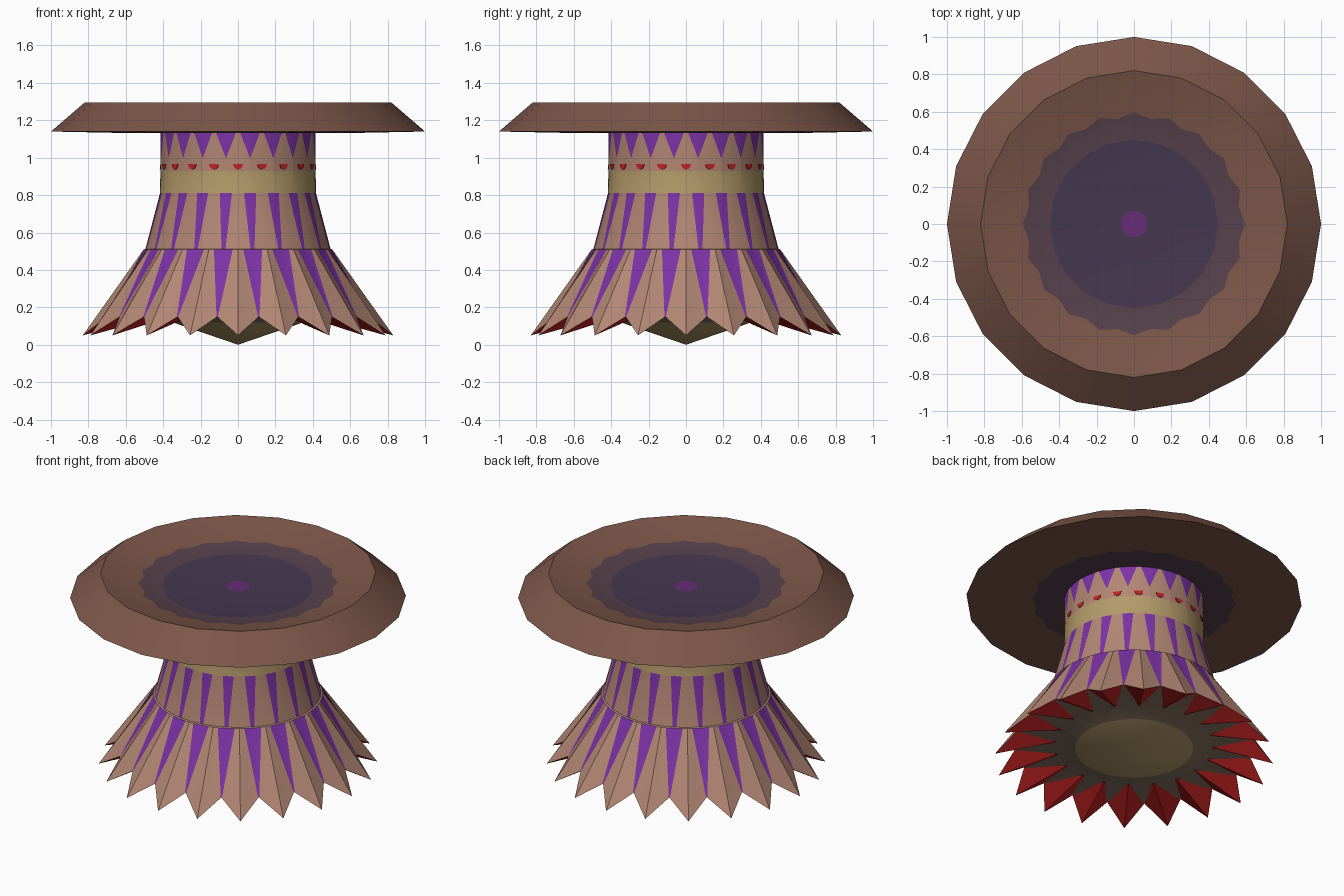
import bpy, bmesh, math

if "Cube" in bpy.data.objects:
    bpy.data.objects.remove(bpy.data.objects["Cube"])

N = 20                       # petals / sides
STEP = 2 * math.pi / N


def srgb(r, g, b):
    return tuple(((c / 255 + 0.055) / 1.055) ** 2.4 if c > 10 else c / 3295 for c in (r, g, b)) + (1,)


COLORS = {
    "tan": (178, 134, 116), "purple": (124, 50, 166), "straw": (180, 154, 106),
    "red": (190, 34, 34), "grey_brown": (136, 114, 98), "brown": (124, 86, 73),
    "mauve": (86, 65, 76), "dark_violet": (70, 55, 80), "magenta": (104, 44, 120),
}
NAMES = list(COLORS)
MATS = []
for n, c in COLORS.items():
    m = bpy.data.materials.new(n)
    m.diffuse_color = srgb(*c)
    m.use_nodes = True
    m.node_tree.nodes["Principled BSDF"].inputs["Base Color"].default_value = m.diffuse_color
    MATS.append(m)


def finish(bm, name, smooth=30):
    bmesh.ops.recalc_face_normals(bm, faces=bm.faces)
    me = bpy.data.meshes.new(name)
    bm.to_mesh(me)
    bm.free()
    for m in MATS:
        me.materials.append(m)
    ob = bpy.data.objects.new(name, me)
    bpy.context.collection.objects.link(ob)
    bpy.ops.object.select_all(action='DESELECT')
    ob.select_set(True)
    bpy.context.view_layer.objects.active = ob
    bpy.ops.object.shade_smooth_by_angle(angle=math.radians(smooth))
    return ob


def point(bm, r, turn, z):
    a = -math.pi / 2 + turn * STEP
    return bm.verts.new((r * math.cos(a), r * math.sin(a), z))


def fan(bm, ring, z, mat):
    c = bm.verts.new((0, 0, z))
    for i in range(len(ring)):
        f = bm.faces.new((ring[i], ring[(i + 1) % len(ring)], c))
        f.material_index = NAMES.index(mat)


def bridge(bm, lo, hi, mats):
    """Join two rings, colouring columns by the repeating list mats."""
    k = len(lo)
    for i in range(k):
        j = (i + 1) % k
        f = bm.faces.new((lo[i], lo[j], hi[j], hi[i]))
        f.material_index = NAMES.index(mats[i % len(mats)])


# Pedestal: each petal cell has a centre strip (half width a) and a gap strip
bm = bmesh.new()


def cell_ring(a, r, z, r_gap=None, z_gap=None):
    r_gap = r if r_gap is None else r_gap
    z_gap = z if z_gap is None else z_gap
    out = []
    for i in range(N):
        for t in (0, a, 0.5, 1 - a):
            k = min(t, 1 - t) * 2
            out.append(point(bm, r + (r_gap - r) * k, i + t, z + (z_gap - z) * k))
    return out


def stripes(centre, gap):
    return [centre, gap, gap, centre]


# (strip half width, radius, height, gap radius, gap height), colours to next ring
LAYERS = [
    ((0.08, 0.415, 1.135), ("tan", "purple")),
    ((0.49, 0.415, 1.0), ("tan", "tan")),
    ((0.49, 0.415, 0.93), ("straw", "straw")),
    ((0.25, 0.417, 0.81), ("tan", "purple")),
    ((0.43, 0.495, 0.512), ("tan", "tan")),
    ((0.18, 0.505, 0.508), ("tan", "purple")),
    ((0.485, 0.83, 0.05, 0.71, 0.15), ("red", "grey_brown")),
    ((0.03, 0.47, 0.145), ("grey_brown", "grey_brown")),
    ((0.25, 0.35, 0.12), None),
]
rings = [cell_ring(*spec) for spec, _ in LAYERS]
for i in range(len(rings) - 1):
    bridge(bm, rings[i], rings[i + 1], stripes(*LAYERS[i][1]))
fan(bm, rings[-1], 0.0, "straw")
fan(bm, rings[0], 1.135, "tan")
finish(bm, "pedestal")

# Table top: twenty-sided, sloped rim, shallow dish with scalloped stain
bm = bmesh.new()
FLAT = math.cos(STEP / 2)


def top_ring(r, z, odd=FLAT):
    return [point(bm, r * (odd if i % 2 else 1), i / 2, z) for i in range(2 * N)]


TOP = [
    ((0.61, 1.132, 0.96), "brown"),
    ((1.0, 1.14), "brown"),
    ((0.82, 1.295), "brown"),
    ((0.595, 1.232, 0.955), "mauve"),
    ((0.45, 1.212), "dark_violet"),
    ((0.07, 1.21), None),
]
rings = [top_ring(*spec) for spec, _ in TOP]
for i in range(len(rings) - 1):
    bridge(bm, rings[i], rings[i + 1], [TOP[i][1]])
fan(bm, rings[0], 1.132, "mauve")
fan(bm, rings[-1], 1.21, "magenta")
finish(bm, "table_top")

# Red half-round studs painted around the neck
bm = bmesh.new()
for i in range(N):
    vs = []
    for k in range(7):
        a = math.pi + math.pi * k / 6
        vs.append(point(bm, 0.4185, i + 0.026 * math.cos(a) / 0.415 / STEP,
                        0.965 + 0.028 * math.sin(a)))
    f = bm.faces.new(vs)
    f.material_index = NAMES.index("red")
    f.normal_update()
bmesh.ops.solidify(bm, geom=bm.faces[:], thickness=0.004)
finish(bm, "neck_studs")
